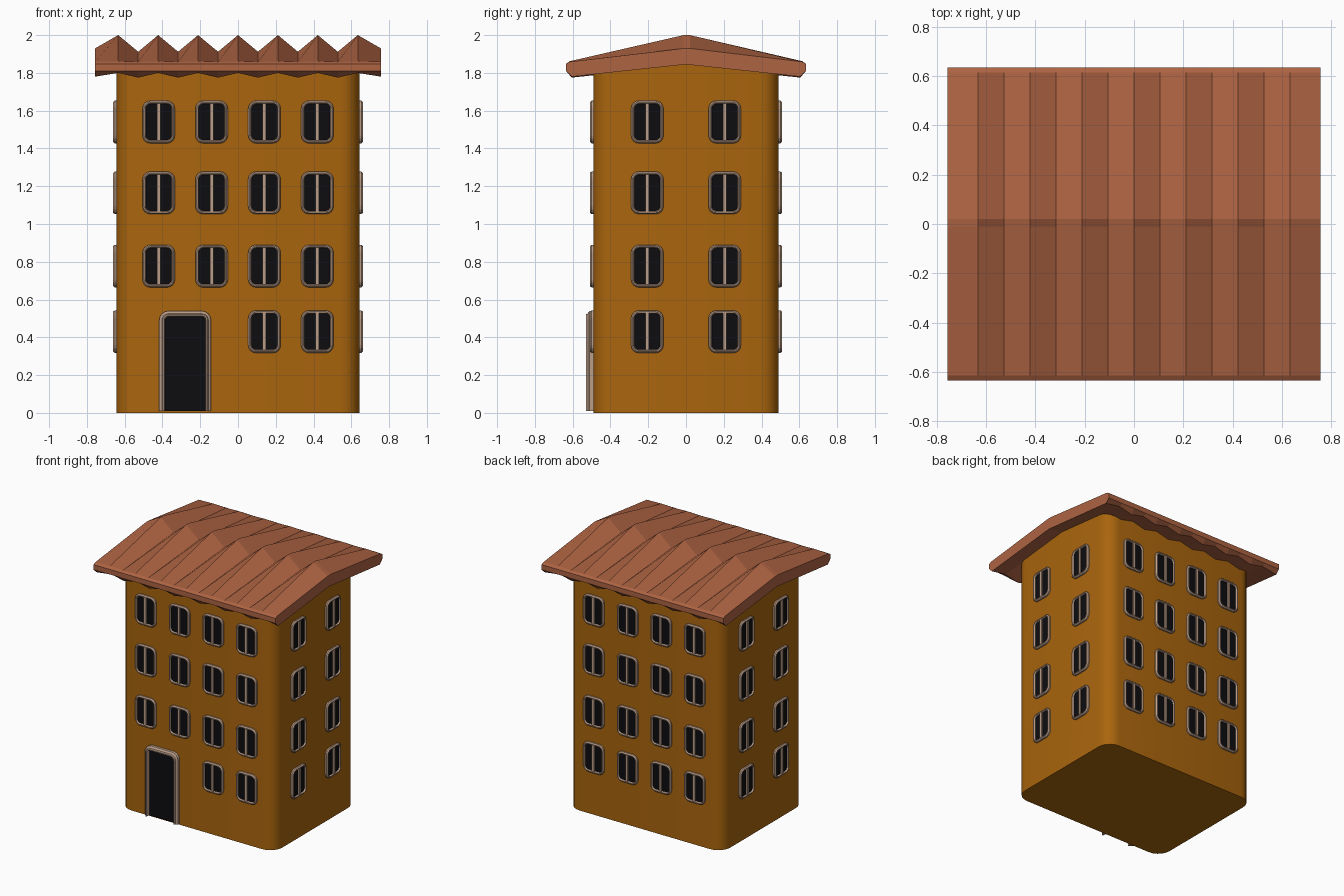
import bpy, bmesh
from math import pi, sin, cos
from mathutils import Matrix

if "Cube" in bpy.data.objects:
    bpy.data.objects.remove(bpy.data.objects["Cube"])


def material(name, rgb):
    m = bpy.data.materials.new(name)
    m.diffuse_color = (*rgb, 1)
    m.use_nodes = True
    m.node_tree.nodes["Principled BSDF"].inputs["Base Color"].default_value = m.diffuse_color
    return m


WALL = material("ochre_wall", (0.40, 0.130, 0.004))
ROOF = material("terracotta", (0.42, 0.125, 0.055))
STONE = material("stone_trim", (0.50, 0.34, 0.25))
GLASS = material("dark_glass", (0.004, 0.004, 0.005))


def mesh_from(bm, name, mat):
    bmesh.ops.recalc_face_normals(bm, faces=bm.faces)
    me = bpy.data.meshes.new(name)
    bm.to_mesh(me)
    bm.free()
    me.materials.append(mat)
    return me


def place(name, me, matrix=Matrix()):
    ob = bpy.data.objects.new(name, me)
    bpy.context.collection.objects.link(ob)
    ob.matrix_world = matrix
    return ob


def rounded_rect(w, h, r, n=4, corners=(0, 1, 2, 3)):
    """Outline about the origin, anticlockwise from the +u +v corner."""
    pts = []
    for c in range(4):
        sx, sy = ((1, 1), (-1, 1), (-1, -1), (1, -1))[c]
        if c not in corners:
            pts.append((sx * w / 2, sy * h / 2))
            continue
        for i in range(n + 1):
            a = pi / 2 * (c + i / n)
            pts.append((sx * (w / 2 - r) + r * cos(a), sy * (h / 2 - r) + r * sin(a)))
    return pts


def bridge(bm, loops, wrap=True):
    for a, b in zip(loops, loops[1:]):
        n = len(a)
        for i in range(n if wrap else n - 1):
            j = (i + 1) % n
            bm.faces.new((a[i], a[j], b[j], b[i]))


# Walls: rounded footprint, top rising to a gable hidden in the roof
bm = bmesh.new()
foot = rounded_rect(1.285, 0.98, 0.10, 5)
foot.insert(12, (-0.6425, 0))
foot.append((0.6425, 0))
loops = [[bm.verts.new((x, y, z if z == 0 else z - 0.1 * abs(y))) for x, y in foot]
         for z in (0, 1.885)]
bridge(bm, loops)
bm.faces.new(loops[0])
bm.faces.new(loops[1])
walls = place("walls", mesh_from(bm, "walls", WALL))

# Roof: one section swept along x, alternating between crest and valley
SECTION = [  # y, z on a crest, z in a valley
    (-0.635, 1.810, 1.810), (-0.635, 1.848, 1.848), (-0.615, 1.862, 1.858),
    (-0.012, 2.000, 1.912), (0.020, 2.000, 1.912),
    (0.615, 1.862, 1.858), (0.635, 1.848, 1.848), (0.635, 1.810, 1.810),
    (0.605, 1.800, 1.775), (0.0, 1.865, 1.840), (-0.605, 1.800, 1.775)]
STEP = 0.1057
stations = [(i * STEP, 1 - (i % 2)) for i in range(-6, 7)]
stations = [(-0.757, 0.2)] + stations + [(0.757, 0.2)]
bm = bmesh.new()
loops = [[bm.verts.new((x, y, lo + (hi - lo) * t)) for y, hi, lo in SECTION]
         for x, t in stations]
bridge(bm, loops)
bm.faces.new(loops[0])
bm.faces.new(loops[-1])
place("roof", mesh_from(bm, "roof", ROOF))


# Trim: moulded frame swept round an outline, front towards -y
def frame_mesh(name, w, h, r, profile, corners=(0, 1, 2, 3), mullion=0.0):
    bm = bmesh.new()
    loops = []
    for inset, depth in profile:
        top_only = len(corners) < 4
        hh = h - inset * (1 if top_only else 2)
        dz = -inset / 2 if top_only else 0
        pts = rounded_rect(w - 2 * inset, hh, max(r - inset, 0.005), 4, corners)
        if top_only:    # start and end at the feet
            pts = pts[-1:] + pts[:-1]
        loops.append([bm.verts.new((x, -depth, z + dz)) for x, z in pts])
    bridge(bm, loops, wrap=len(corners) == 4)
    if len(corners) < 4:    # cap both feet
        bm.faces.new([l[0] for l in loops])
        bm.faces.new([l[-1] for l in loops])
    if mullion:
        d = profile[2][1]
        bmesh.ops.create_cube(bm, size=1, matrix=Matrix.Translation((0, -d / 2, 0))
                              @ Matrix.Diagonal((mullion, d, h - 0.03, 1)))
    return mesh_from(bm, name, STONE)


def pane_mesh(name, w, h, r, depth, corners=(0, 1, 2, 3)):
    bm = bmesh.new()
    bm.faces.new([bm.verts.new((x, -depth, z)) for x, z in rounded_rect(w, h, r, 4, corners)])
    me = mesh_from(bm, name, GLASS)
    if me.polygons[0].normal.y > 0:
        me.flip_normals()
    return me


# Windows on all four sides
frame = frame_mesh("window_frame", 0.172, 0.226, 0.042,
                   [(0, 0), (0, 0.010), (0.007, 0.018), (0.013, 0.018), (0.019, 0.004)],
                   mullion=0.018)
pane = pane_mesh("window_pane", 0.140, 0.194, 0.03, 0.007)
COLS, SIDE_COLS = (-0.42, -0.14, 0.14, 0.42), (-0.205, 0.205)
SIDES = [("front", 0, 0.49, COLS), ("right", pi / 2, 0.6425, SIDE_COLS),
         ("back", pi, 0.49, COLS), ("left", -pi / 2, 0.6425, SIDE_COLS)]
for side, turn, dist, cols in SIDES:
    for row, z in enumerate((0.43, 0.777, 1.165, 1.54)):
        for col, u in enumerate(cols):
            if side == "front" and row == 0 and col < 2:
                continue    # the door stands here
            m = Matrix.Rotation(turn, 4, 'Z') @ Matrix.Translation((u, -dist, z))
            place(f"window_frame_{side}_{row}_{col}", frame, m)
            place(f"window_pane_{side}_{row}_{col}", pane, m)

# Door with stepped surround
at = Matrix.Translation((-0.28, -0.485, 0.275))
place("door_frame", frame_mesh("door_frame", 0.275, 0.53, 0.05,
      [(0, 0), (0, 0.025), (0.008, 0.032), (0.014, 0.034), (0.018, 0.044),
       (0.026, 0.044), (0.032, 0.004)], (0, 1)), at)
place("door", pane_mesh("door", 0.222, 0.50, 0.03, 0.016, (0, 1)),
      at @ Matrix.Translation((0, 0, -0.015)))

# Soft shading on the rounded wall corners
bpy.context.view_layer.objects.active = walls
walls.select_set(True)
bpy.ops.object.shade_smooth_by_angle(angle=pi / 6)
